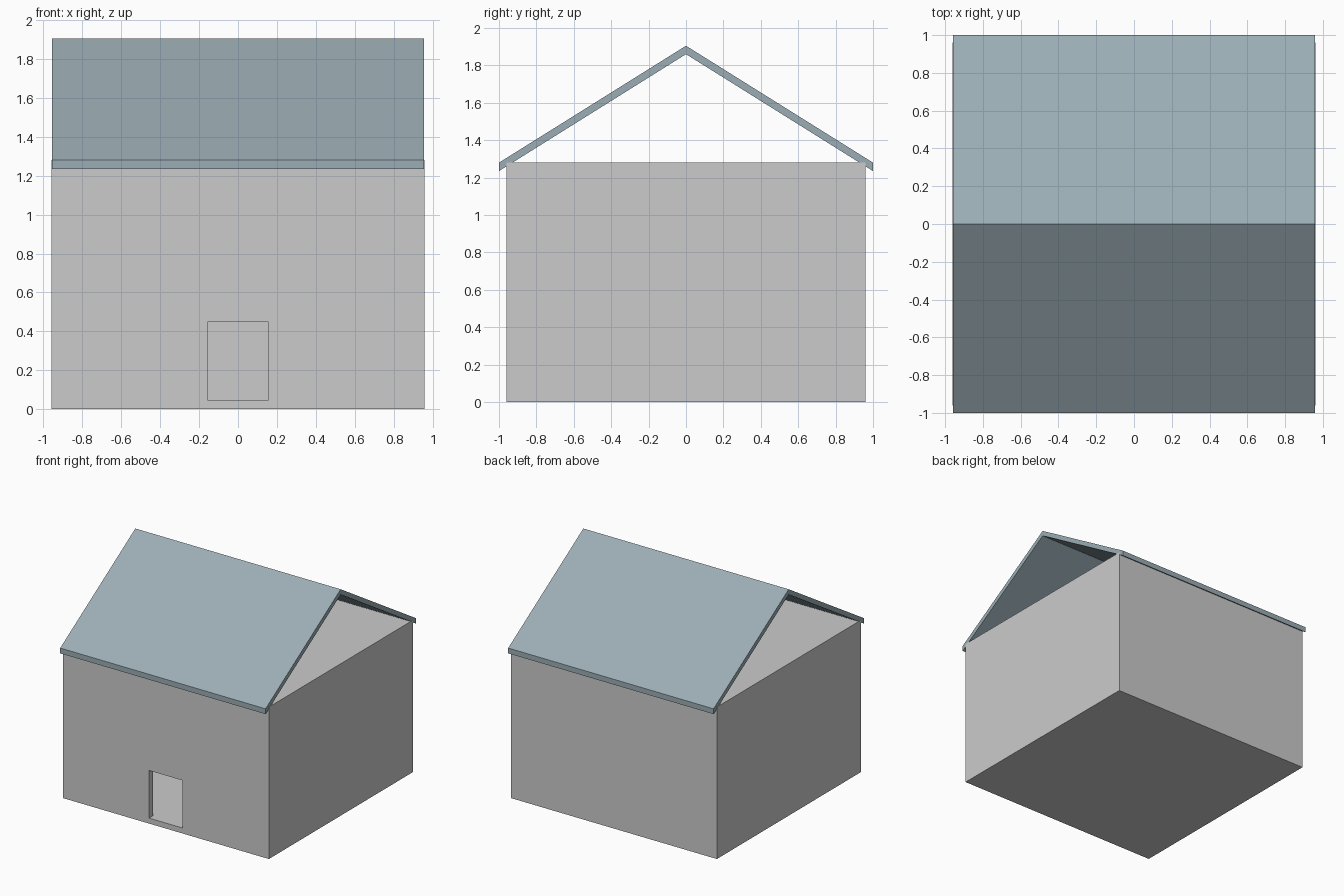
import bpy

if "Cube" in bpy.data.objects:
    bpy.data.objects.remove(bpy.data.objects["Cube"])

HALF, HEIGHT = 0.96, 1.28      # body half width, wall height
WALL, FLOOR = 0.055, 0.046     # wall and floor thickness


def prism(name, profile, x0, x1):
    """Extrude a (y, z) profile along x."""
    n = len(profile)
    verts = [(x, y, z) for x in (x0, x1) for y, z in profile]
    faces = [tuple(reversed(range(n))), tuple(range(n, 2 * n))]
    faces += [(i, (i + 1) % n, n + (i + 1) % n, n + i) for i in range(n)]
    mesh = bpy.data.meshes.new(name)
    mesh.from_pydata(verts, [], faces)
    obj = bpy.data.objects.new(name, mesh)
    bpy.context.collection.objects.link(obj)
    return obj


def box(name, x, y0, y1, z0, z1):
    return prism(name, [(y0, z0), (y1, z0), (y1, z1), (y0, z1)], -x, x)


def cut(target, cutter):
    mod = target.modifiers.new(cutter.name, 'BOOLEAN')
    mod.operation = 'DIFFERENCE'
    mod.solver = 'EXACT'
    mod.object = cutter
    cutter.hide_render = True
    cutter.hide_set(True)


# Hollow body with a flat ceiling and a doorway in the front wall
body = box("house_body", HALF, -HALF, HALF, 0, HEIGHT)
inner = HALF - WALL
cut(body, box("room_cutter", inner, -inner, inner, FLOOR, HEIGHT - FLOOR))
cut(body, box("door_cutter", 0.157, -1.1, -0.7, FLOOR, 0.447))

# Thin gable roof, open at both ends, overhanging front and back
roof = prism("gable_roof",
             [(-1, 1.235), (0, 1.86), (1, 1.235), (1, 1.28), (0, 1.905), (-1, 1.28)],
             -0.957, 0.957)
for poly in roof.data.polygons:
    poly.use_smooth = False
slate = bpy.data.materials.new("slate_roof")
slate.diffuse_color = (0.33, 0.42, 0.46, 1)
slate.use_nodes = True
slate.node_tree.nodes["Principled BSDF"].inputs["Base Color"].default_value = slate.diffuse_color
roof.data.materials.append(slate)
